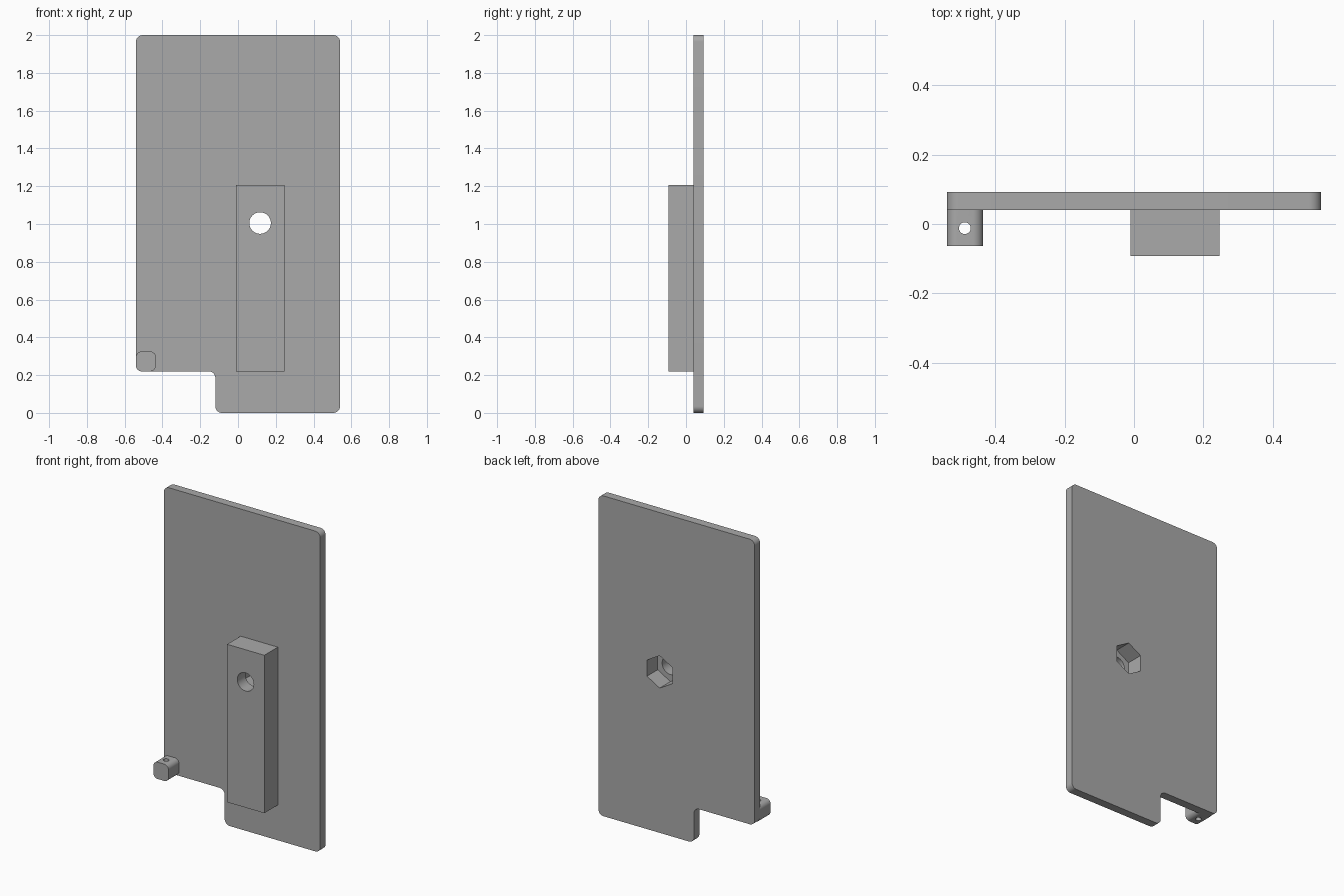
import bpy
import bmesh
from math import cos, sin, pi, radians
from mathutils import Vector

cube = bpy.data.objects.get("Cube")
if cube:
    bpy.data.objects.remove(cube, do_unlink=True)

BACK, FACE = 0.093, 0.04          # rear and front planes of the plate

grey = bpy.data.materials.new("plain grey")
grey.use_nodes = True
colour = (0.4, 0.4, 0.4, 1)
grey.diffuse_color = colour
grey.node_tree.nodes["Principled BSDF"].inputs["Base Color"].default_value = colour


def rounded(corners, radius, steps=10):
    """Replace each right-angled corner of an outline with an arc."""
    points = []
    for i, corner in enumerate(corners):
        c = Vector(corner)
        a = (Vector(corners[i - 1]) - c).normalized() * radius
        b = (Vector(corners[(i + 1) % len(corners)]) - c).normalized() * radius
        for k in range(steps + 1):
            t = k / steps * pi / 2
            points.append(c + a * (1 - sin(t)) + b * (1 - cos(t)))
    return points


def circle(x, z, radius, sides, start=0.0):
    return [(x + radius * cos(start + 2 * pi * i / sides),
             z + radius * sin(start + 2 * pi * i / sides)) for i in range(sides)]


def prism(name, outline, low, high, upright=False):
    """Extrude an outline along y, or along z when upright."""
    bm = bmesh.new()
    place = (lambda p: (p[0], p[1], low)) if upright else (lambda p: (p[0], low, p[1]))
    face = bm.faces.new([bm.verts.new(place(p)) for p in outline])
    grown = bmesh.ops.extrude_face_region(bm, geom=[face])["geom"]
    shift = (0, 0, high - low) if upright else (0, high - low, 0)
    bmesh.ops.translate(bm, vec=shift,
                        verts=[v for v in grown if isinstance(v, bmesh.types.BMVert)])
    bmesh.ops.recalc_face_normals(bm, faces=bm.faces)
    mesh = bpy.data.meshes.new(name)
    bm.to_mesh(mesh)
    bm.free()
    mesh.materials.append(grey)
    obj = bpy.data.objects.new(name, mesh)
    bpy.context.collection.objects.link(obj)
    return obj


def box(x0, x1, z0, z1):
    return [(x0, z0), (x1, z0), (x1, z1), (x0, z1)]


# Plate with a notch in its lower right-hand corner
plate = prism("plate", rounded([(-0.54, 0.22), (-0.12, 0.22), (-0.12, 0), (0.54, 0),
                                (0.54, 2), (-0.54, 2)], 0.035), FACE, BACK)

# Long block on the front, and the small corner lug
block = prism("front_block", box(-0.01, 0.247, 0.22, 1.206), -BACK, FACE)
lug = prism("corner_lug", rounded(box(-0.54, -0.435, 0.22, 0.325), 0.03), -0.064, FACE)

# Cutters: bolt hole, hexagonal nut pocket from the rear, lug pin hole
bolt = prism("bolt_cutter", circle(0.117, 1.005, 0.057, 48), -0.2, 0.2)
nut = prism("nut_cutter", circle(0.117, 1.005, 0.101, 6, pi / 2), -0.013, 0.2)
pin = prism("pin_cutter", circle(-0.488, -0.012, 0.017, 32), 0.1, 0.5, upright=True)

for part, cutters in ((plate, [nut]), (block, [nut, bolt]), (lug, [pin])):
    for cutter in cutters:
        mod = part.modifiers.new("cut", "BOOLEAN")
        mod.operation = "DIFFERENCE"
        mod.solver = "EXACT"
        mod.object = cutter
    bpy.context.view_layer.update()
    evaluated = part.evaluated_get(bpy.context.evaluated_depsgraph_get())
    mesh = bpy.data.meshes.new_from_object(evaluated)
    part.modifiers.clear()
    part.data = mesh

for cutter in (bolt, nut, pin):
    bpy.data.objects.remove(cutter, do_unlink=True)

# Smooth the rounded corners and bores, keep the edges crisp
bpy.ops.object.select_all(action="DESELECT")
for part in (plate, block, lug):
    part.select_set(True)
bpy.context.view_layer.objects.active = plate
bpy.ops.object.shade_smooth_by_angle(angle=radians(30))
